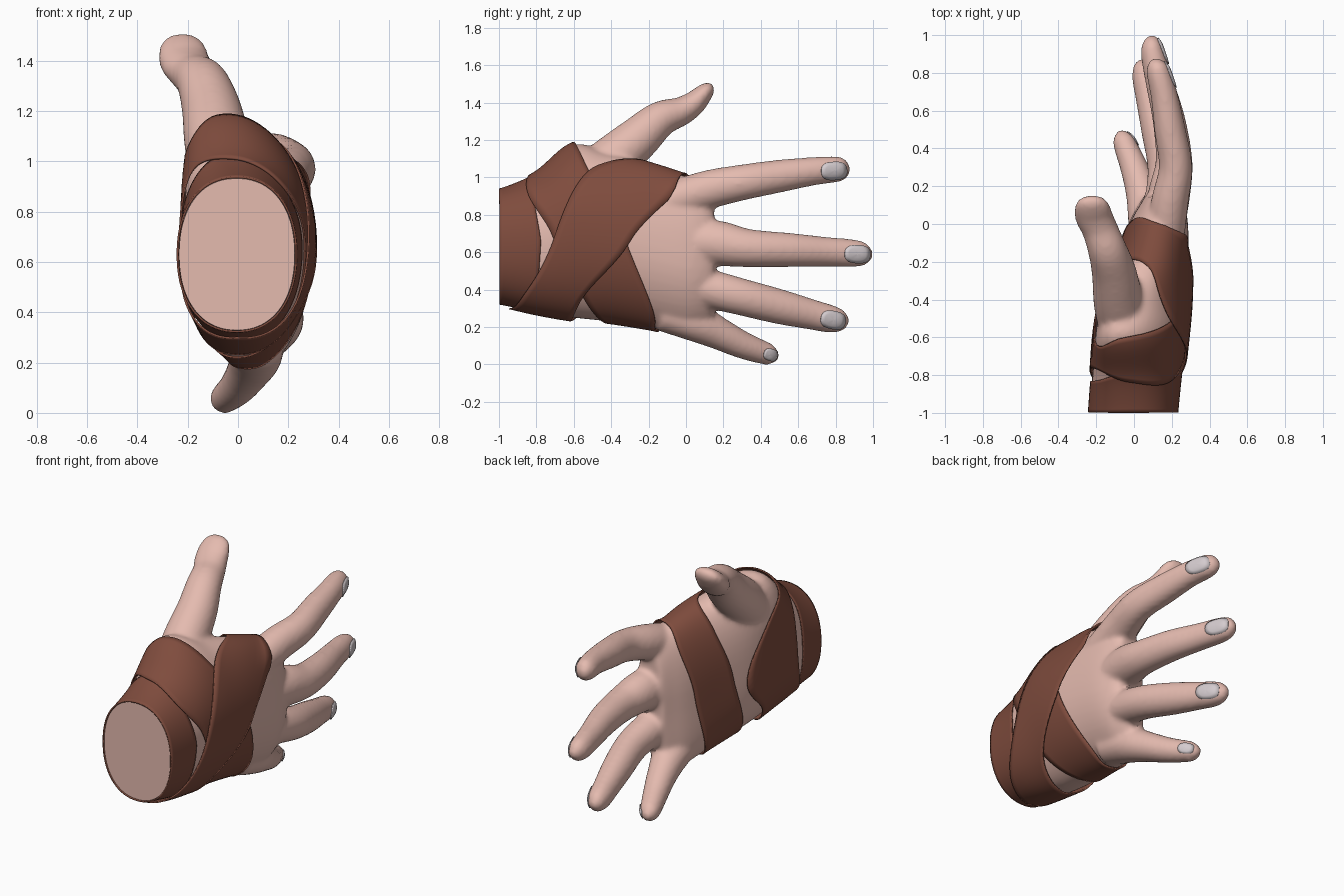
import bpy, bmesh, math
from mathutils import Vector
from mathutils.bvhtree import BVHTree

if "Cube" in bpy.data.objects:
    bpy.data.objects.remove(bpy.data.objects["Cube"])


def material(name, col):
    m = bpy.data.materials.new(name)
    m.diffuse_color = (*col, 1)
    m.use_nodes = True
    m.node_tree.nodes["Principled BSDF"].inputs["Base Color"].default_value = m.diffuse_color
    return m


SKIN = material("skin", (0.78, 0.495, 0.43))
WRAP = material("leather_wrap", (0.212, 0.072, 0.047))
NAIL = material("nail", (0.66, 0.60, 0.62))


def spline(keys, n):
    """Smooth rows through key rows, n steps per span."""
    k = [keys[0]] + list(keys) + [keys[-1]]
    out = []
    for i in range(1, len(k) - 2):
        for j in range(n):
            t = j / n
            out.append([0.5 * (2 * b + (c - a) * t + (2 * a - 5 * b + 4 * c - d) * t * t
                               + (3 * b - a - 3 * c + d) * t ** 3)
                        for a, b, c, d in zip(k[i - 1], k[i], k[i + 1], k[i + 2])])
    return out + [list(keys[-1])]


def loft(bm, rings, capped=True):
    """Join closed rings of points into a tube."""
    vs = [[bm.verts.new(p) for p in r] for r in rings]
    n = len(vs[0])
    for a, b in zip(vs, vs[1:]):
        for i in range(n):
            bm.faces.new((a[i], a[(i + 1) % n], b[(i + 1) % n], b[i]))
    if capped:
        bm.faces.new(vs[0][::-1])
        bm.faces.new(vs[-1])


def make_object(name, bm, mat):
    me = bpy.data.meshes.new(name)
    bm.to_mesh(me)
    bm.free()
    me.materials.append(mat)
    ob = bpy.data.objects.new(name, me)
    bpy.context.collection.objects.link(ob)
    return ob


# Palm and wrist sections: y, z low, z high, x low, x high, lean of low side, lean of thumb side
PALM = spline([
    (-1.08, .325, .925, -.235, .225, 0, 0), (-1.0, .33, .93, -.235, .225, 0, 0),
    (-.8, .285, 1.015, -.22, .245, .01, .04), (-.6, .25, 1.175, -.205, .268, .03, .09),
    (-.42, .23, 1.13, -.175, .284, .05, .06), (-.2, .195, 1.07, -.095, .288, .07, .01),
    (0, .16, 1.005, -.025, .286, .08, 0), (.1, .19, .96, .03, .265, .07, 0),
    (.15, .24, .89, .06, .235, .05, 0)], 6)


def palm_point(y, ang):
    i = 0
    while i < len(PALM) - 2 and PALM[i + 1][0] < y:
        i += 1
    a, b = PALM[i], PALM[i + 1]
    f = (y - a[0]) / (b[0] - a[0])
    _, z0, z1, x0, x1, low, top = [p + (q - p) * f for p, q in zip(a, b)]
    c, s = math.cos(ang), math.sin(ang)
    x = math.copysign(abs(c) ** .9, c)
    z = math.copysign(abs(s) ** .9, s)
    lean = low * max(0, -z) ** 2 + top * max(0, z) ** 2
    return Vector(((x0 + x1) / 2 + (x1 - x0) / 2 * x - lean, y, (z0 + z1) / 2 + (z1 - z0) / 2 * z))


bm = bmesh.new()
loft(bm, [[palm_point(r[0], math.tau * i / 48) for i in range(48)] for r in PALM])


# Digits: x, y, z, side radius (x), radius across (z)
def digit(keys):
    rows = spline([k if len(k) == 5 else (*k, k[3]) for k in keys], 5)
    pts = [Vector(r[:3]) for r in rows]
    rings = []
    for i, r in enumerate(rows):
        t = (pts[min(i + 1, len(pts) - 1)] - pts[max(i - 1, 0)]).normalized()
        s = (Vector((1, 0, 0)) - t * t.x).normalized()
        u = t.cross(s)
        rings.append([pts[i] + s * max(r[3] + .004, .006) * math.cos(a)
                      + u * max(r[4] + .004, .006) * math.sin(a)
                      for a in (math.tau * j / 20 for j in range(20))])
    loft(bm, rings)


digit([(.16, -.1, .87, .10), (.19, .12, .935, .095, .1), (.22, .3, .973, .085, .092),
       (.19, .5, 1.007, .079, .084), (.16, .68, 1.033, .068, .072), (.13, .8, 1.043, .06, .066),
       (.12, .85, 1.043, .044, .05), (.12, .877, 1.043, .014)])
digit([(.15, -.1, .66, .10), (.185, .15, .65, .108, .118), (.212, .33, .622, .094, .099),
       (.185, .55, .612, .083, .088), (.135, .75, .602, .07, .076), (.1, .9, .594, .06, .07),
       (.095, .965, .59, .043, .052), (.095, .998, .59, .014)])
digit([(.12, -.1, .45, .10), (.155, .12, .405, .096, .1), (.165, .3, .36, .09, .095),
       (.125, .5, .309, .084, .09), (.08, .68, .265, .07, .077), (.055, .78, .242, .062, .07),
       (.045, .84, .236, .044, .051), (.045, .87, .236, .014)])
digit([(.08, -.12, .28, .10), (.07, .05, .225, .1), (.04, .18, .163, .083), (0, .3, .105, .07),
       (-.04, .4, .068, .06), (-.06, .455, .052, .05), (-.068, .497, .047, .014)])
digit([(-.04, -.55, .95, .14), (-.08, -.42, 1.07, .13), (-.105, -.26, 1.205, .115, .114),
       (-.14, -.14, 1.31, .1, .093), (-.18, -.03, 1.352, .092, .074), (-.212, .04, 1.395, .097, .062),
       (-.22, .09, 1.445, .09, .048), (-.22, .125, 1.48, .066, .032), (-.22, .142, 1.495, .022, .012)])

# Fuse palm and digits into one smooth skin
bmesh.ops.recalc_face_normals(bm, faces=bm.faces)
raw = make_object("hand_base", bm, SKIN)
mod = raw.modifiers.new("fuse", 'REMESH')
mod.mode, mod.voxel_size = 'VOXEL', 0.014
mod = raw.modifiers.new("soften", 'SMOOTH')
mod.factor, mod.iterations = 0.5, 8
bpy.context.view_layer.update()
dg = bpy.context.evaluated_depsgraph_get()
bm = bmesh.new()
bm.from_mesh(raw.evaluated_get(dg).to_mesh())
bpy.data.objects.remove(raw)
bm.normal_update()
surface = BVHTree.FromBMesh(bm)

# Flat cut at the wrist
res = bmesh.ops.bisect_plane(bm, geom=bm.verts[:] + bm.edges[:] + bm.faces[:],
                             plane_co=(0, -.993, 0), plane_no=(0, 1, 0), clear_inner=True)
cut = [e for e in res["geom_cut"] if isinstance(e, bmesh.types.BMEdge)]
bmesh.ops.contextual_create(bm, geom=cut)
bmesh.ops.recalc_face_normals(bm, faces=bm.faces)
make_object("hand", bm, SKIN)


# Leather bands: angle round the hand, rear edge y, front edge y, lift above the skin
def band(name, keys, across=10):
    b = bmesh.new()
    rows = []
    for ang, y0, y1, lift in spline(keys, 10):
        row = []
        for j in range(across + 1):
            p = palm_point(y0 + (y1 - y0) * j / across, math.radians(ang))
            hit, nor, _, _ = surface.find_nearest(p)
            row.append(b.verts.new(hit + nor * lift))
        rows.append(row)
    for r, s in zip(rows, rows[1:]):
        for j in range(across):
            b.faces.new((r[j], s[j], s[j + 1], r[j + 1]))
    # weld the ends of the loop, then relax the inside
    bmesh.ops.remove_doubles(b, verts=rows[0] + rows[-1], dist=0.002)
    inner = [v for v in b.verts if not v.is_boundary]
    for _ in range(2):
        bmesh.ops.smooth_vert(b, verts=inner, factor=0.4, use_axis_x=True, use_axis_y=True, use_axis_z=True)
    ob = make_object(name, b, WRAP)
    m = ob.modifiers.new("thickness", 'SOLIDIFY')
    m.thickness, m.offset = 0.008, 0


band("wrist_band", [(0, -.997, -.775, .006), (45, -.997, -.815, .006), (90, -.997, -.79, .006),
                    (135, -.997, -.825, .006), (180, -.997, -.835, .006), (225, -.997, -.85, .006),
                    (270, -.997, -.85, .006), (315, -.997, -.80, .006), (360, -.997, -.775, .006)])
band("crossed_band", [(-90, -.94, -.62, .02), (-45, -.86, -.55, .024), (0, -.70, -.30, .024),
                      (45, -.50, -.06, .02), (90, -.23, .0, .013), (135, -.20, .03, .008),
                      (180, -.28, -.03, .008), (225, -.37, -.10, .008), (270, -.42, -.15, .01),
                      (315, -.55, -.18, .01), (360, -.71, -.32, .01), (405, -.84, -.53, .014),
                      (450, -.83, -.60, .015), (495, -.765, -.63, .014), (545, -.78, -.37, .014),
                      (585, -.86, -.52, .017), (630, -.94, -.62, .02)])


# Nails: thin rounded plates laid on the back of each fingertip
def nail(name, y, z, length, width, tilt):
    b = bmesh.new()
    fwd = Vector((0, math.cos(tilt), math.sin(tilt)))
    side = Vector((0, -math.sin(tilt), math.cos(tilt)))
    rings = []
    for k in (.05, .35, .65, 1):
        ring = []
        for i in range(24):
            c, s = math.cos(math.tau * i / 24), math.sin(math.tau * i / 24)
            p = (Vector((1, y, z)) + fwd * length * k * math.copysign(abs(c) ** .75, c)
                 + side * width * k * math.copysign(abs(s) ** .75, s))
            hit, nor, _, _ = surface.ray_cast(p, Vector((-1, 0, 0)))
            if hit is None:
                hit, nor, _, _ = surface.find_nearest(Vector((.1, p.y, p.z)))
            ring.append(hit + nor * .004)
        rings.append(ring)
    loft(b, rings, False)
    b.faces.new(b.verts[:24])
    ob = make_object(name, b, NAIL)
    m = ob.modifiers.new("thickness", 'SOLIDIFY')
    m.thickness, m.offset = 0.005, 0


nail("index_nail", .79, 1.035, .068, .046, .06)
nail("middle_nail", .915, .59, .068, .046, -.05)
nail("ring_nail", .785, .238, .066, .046, -.2)
nail("little_nail", .45, .052, .036, .03, -.3)

# Smooth shading with crisp edges
for ob in bpy.context.scene.objects:
    ob.select_set(True)
    bpy.context.view_layer.objects.active = ob
bpy.ops.object.shade_smooth_by_angle(angle=math.radians(40))
